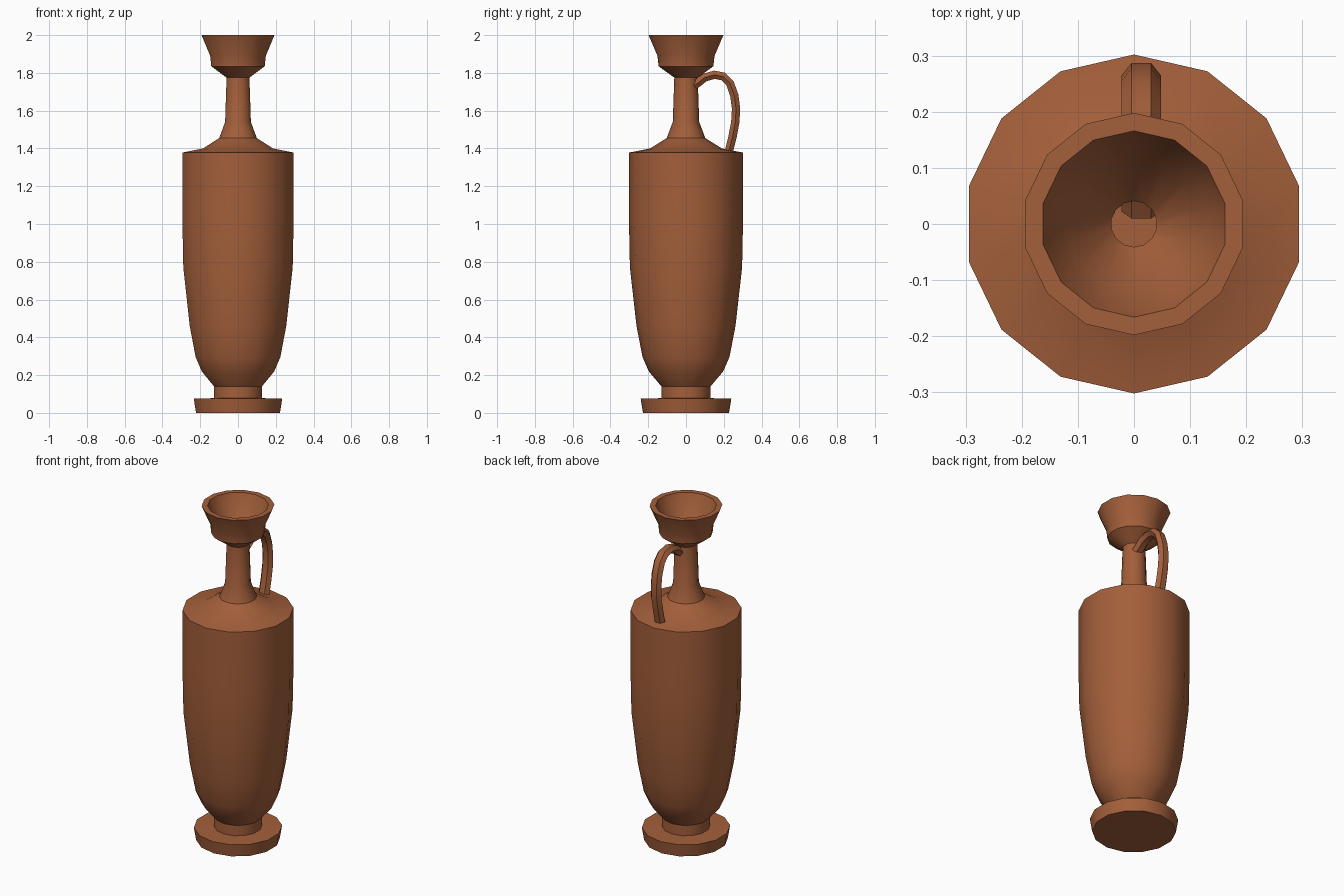
import bpy, bmesh, math
from mathutils import Vector

if "Cube" in bpy.data.objects:
    bpy.data.objects.remove(bpy.data.objects["Cube"])

clay = bpy.data.materials.new("terracotta")
clay.diffuse_color = (0.37, 0.115, 0.043, 1)
clay.use_nodes = True
clay.node_tree.nodes["Principled BSDF"].inputs["Base Color"].default_value = clay.diffuse_color


def finish(bm, name):
    bmesh.ops.recalc_face_normals(bm, faces=bm.faces)
    me = bpy.data.meshes.new(name)
    bm.to_mesh(me)
    bm.free()
    me.materials.append(clay)
    ob = bpy.data.objects.new(name, me)
    bpy.context.collection.objects.link(ob)
    bpy.ops.object.select_all(action='DESELECT')
    ob.select_set(True)
    bpy.context.view_layer.objects.active = ob
    bpy.ops.object.shade_smooth_by_angle(angle=math.radians(32))
    return ob


def skin(name, rings):
    """Join closed rings of points into a tube with capped ends."""
    bm = bmesh.new()
    vs = [[bm.verts.new(p) for p in ring] for ring in rings]
    n = len(vs[0])
    for a, b in zip(vs, vs[1:]):
        for i in range(n):
            j = (i + 1) % n
            bm.faces.new((a[i], a[j], b[j], b[i]))
    bm.faces.new(vs[0])
    bm.faces.new(vs[-1])
    return finish(bm, name)


def turned(name, profile, sides=14):
    """Lathe a (radius, height) profile, with one corner facing +y."""
    ang = [2 * math.pi * i / sides for i in range(sides)]
    return skin(name, [[(r * math.sin(a), r * math.cos(a), z) for a in ang]
                       for r, z in profile])


# Vessel: outside from foot to rim, then the hollow inside down to its floor
turned("vase_body", [
    (0.228, 0), (0.24, 0.075), (0.13, 0.078), (0.13, 0.14), (0.197, 0.22),
    (0.23, 0.295), (0.262, 0.46), (0.297, 0.77), (0.302, 1.02), (0.302, 1.378),
    (0.19, 1.40), (0.102, 1.455), (0.07, 1.54), (0.062, 1.775),
    (0.145, 1.835), (0.151, 1.89), (0.198, 2.0),
    (0.166, 2.0), (0.12, 1.88), (0.041, 1.79), (0.041, 1.53), (0.08, 1.43),
    (0.26, 1.35), (0.26, 0.77), (0.19, 0.30), (0.09, 0.16)])

# Handle: hexagonal strap swept along a bent path in the y-z plane
path = [Vector((0.013, y, z)) for y, z in [
    (0.022, 1.72), (0.06, 1.745), (0.10, 1.776), (0.15, 1.79), (0.197, 1.781),
    (0.233, 1.745), (0.256, 1.68), (0.265, 1.61), (0.261, 1.54),
    (0.246, 1.46), (0.225, 1.375)]]
section = [(0.035, 0), (0.0175, 0.022), (-0.0175, 0.022),
           (-0.035, 0), (-0.0175, -0.022), (0.0175, -0.022)]
rings = []
for i, p in enumerate(path):
    t = (path[min(i + 1, len(path) - 1)] - path[max(i - 1, 0)]).normalized()
    side = Vector((1, 0, 0))
    up = side.cross(t)
    rings.append([p + side * u + up * v for u, v in section])
skin("handle", rings)
